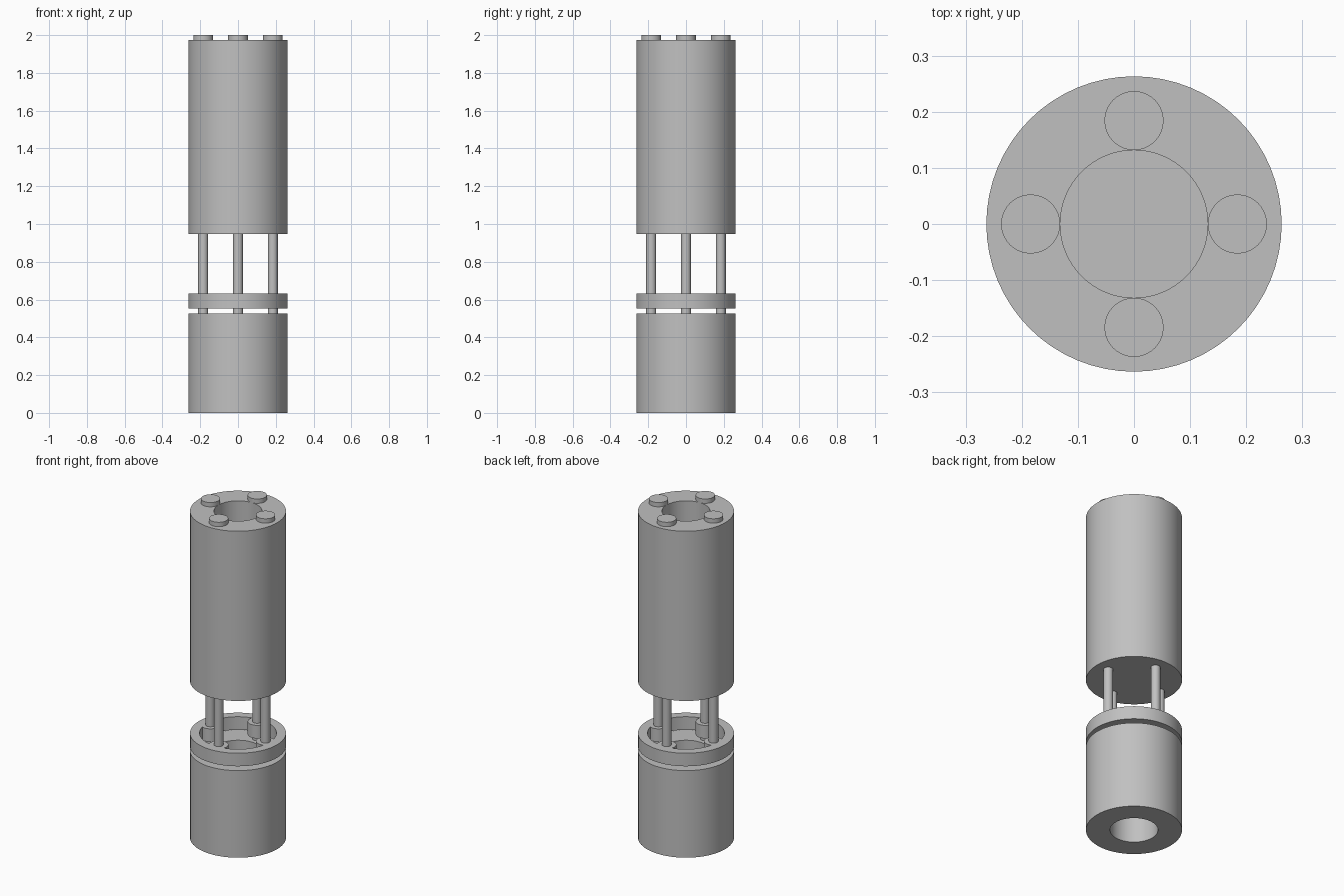
import bpy
import bmesh
import math
from mathutils import Vector

default = bpy.data.objects.get("Cube")
if default:
    bpy.data.objects.remove(default, do_unlink=True)

U = 2 / 76          # one design unit; the whole model is 76 units tall

metal = bpy.data.materials.new("plain_grey")
metal.use_nodes = True
grey = (0.53, 0.53, 0.53, 1)
metal.diffuse_color = grey
metal.node_tree.nodes["Principled BSDF"].inputs["Base Color"].default_value = grey


def lathe(name, profile, closed=False, centre=(0, 0), steps=64):
    """Spin a (radius, height) profile around a vertical axis."""
    bm = bmesh.new()
    verts = [bm.verts.new((r * U, 0, z * U)) for r, z in profile]
    edges = [bm.edges.new(pair) for pair in zip(verts, verts[1:])]
    if closed:
        edges.append(bm.edges.new((verts[-1], verts[0])))
    bmesh.ops.spin(bm, geom=verts + edges, cent=(0, 0, 0), axis=(0, 0, 1),
                   angle=math.tau, steps=steps, use_duplicate=False)
    bmesh.ops.remove_doubles(bm, verts=bm.verts, dist=1e-5)
    bmesh.ops.recalc_face_normals(bm, faces=bm.faces)
    mesh = bpy.data.meshes.new(name)
    bm.to_mesh(mesh)
    bm.free()
    mesh.materials.append(metal)
    obj = bpy.data.objects.new(name, mesh)
    obj.location = Vector((centre[0] * U, centre[1] * U, 0))
    bpy.context.collection.objects.link(obj)
    bpy.ops.object.select_all(action="DESELECT")
    obj.select_set(True)
    bpy.context.view_layer.objects.active = obj
    bpy.ops.object.shade_smooth_by_angle(angle=math.radians(30))
    return obj


def tube(name, outer, inner, z0, z1):
    return lathe(name, [(outer, z0), (outer, z1), (inner, z1), (inner, z0)],
                 closed=True)


def rod(name, radius, z0, z1, centre):
    return lathe(name, [(0, z0), (radius, z0), (radius, z1), (0, z1)],
                 centre=centre, steps=40)


# Main bodies: open lower tube, thin ring, and upper cup with a closed bottom
tube("lower_body", 10, 5, 0, 20)
tube("middle_ring", 10, 8, 21, 24)
lathe("upper_body", [(0, 36), (10, 36), (10, 75), (5, 75), (5, 41), (0, 41)])

# Four tie rods, each with a ring boss and a bolt head on top
for side, centre in {"left": (7, 0), "back": (0, 7),
                     "right": (-7, 0), "front": (0, -7)}.items():
    rod(side + "_tie_rod", 1, 10, 75, centre)
    rod(side + "_ring_boss", 2, 21, 24, centre)
    rod(side + "_bolt_head", 2, 75, 76, centre)
